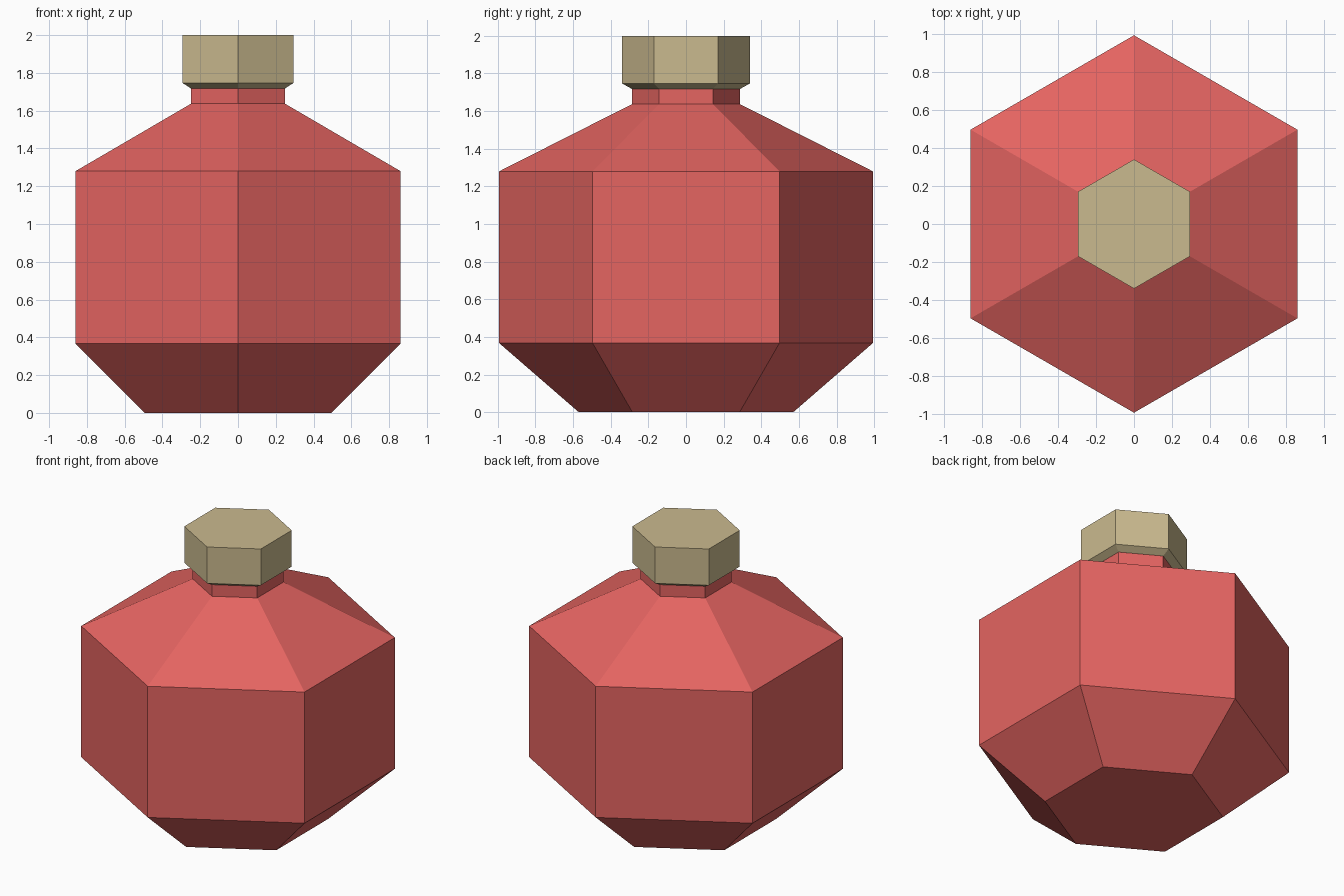
import bpy
import bmesh
from math import pi, sin, cos

cube = bpy.data.objects.get("Cube")
if cube:
    bpy.data.objects.remove(cube, do_unlink=True)

SIDES = 6


def material(name, color):
    mat = bpy.data.materials.new(name)
    mat.use_nodes = True
    mat.diffuse_color = color
    mat.node_tree.nodes["Principled BSDF"].inputs["Base Color"].default_value = color
    return mat


def hex_loft(name, profile, mat):
    """Closed six-sided solid through (radius, height) rings, corners on the y axis."""
    bm = bmesh.new()
    rings = []
    for r, z in profile:
        angles = [pi / 2 + 2 * pi * i / SIDES for i in range(SIDES)]
        rings.append([bm.verts.new((r * cos(a), r * sin(a), z)) for a in angles])
    for low, high in zip(rings, rings[1:]):
        for i in range(SIDES):
            j = (i + 1) % SIDES
            bm.faces.new((low[i], low[j], high[j], high[i]))
    bm.faces.new(rings[0][::-1])
    bm.faces.new(rings[-1])
    mesh = bpy.data.meshes.new(name)
    bm.to_mesh(mesh)
    bm.free()
    mesh.materials.append(mat)
    obj = bpy.data.objects.new(name, mesh)
    bpy.context.collection.objects.link(obj)
    return obj


red = material("red glass", (0.78, 0.128, 0.12, 1))
tan = material("tan cork", (0.59, 0.49, 0.272, 1))

# Bottle: tapered base, straight belly, sloping shoulder and short neck
hex_loft("bottle", [(0.57, 0), (0.993, 0.367), (0.993, 1.28),
                    (0.287, 1.637), (0.287, 1.72)], red)

# Stopper: chamfered underside and straight sides
hex_loft("stopper", [(0.288, 1.718), (0.34, 1.747), (0.34, 2)], tan)
